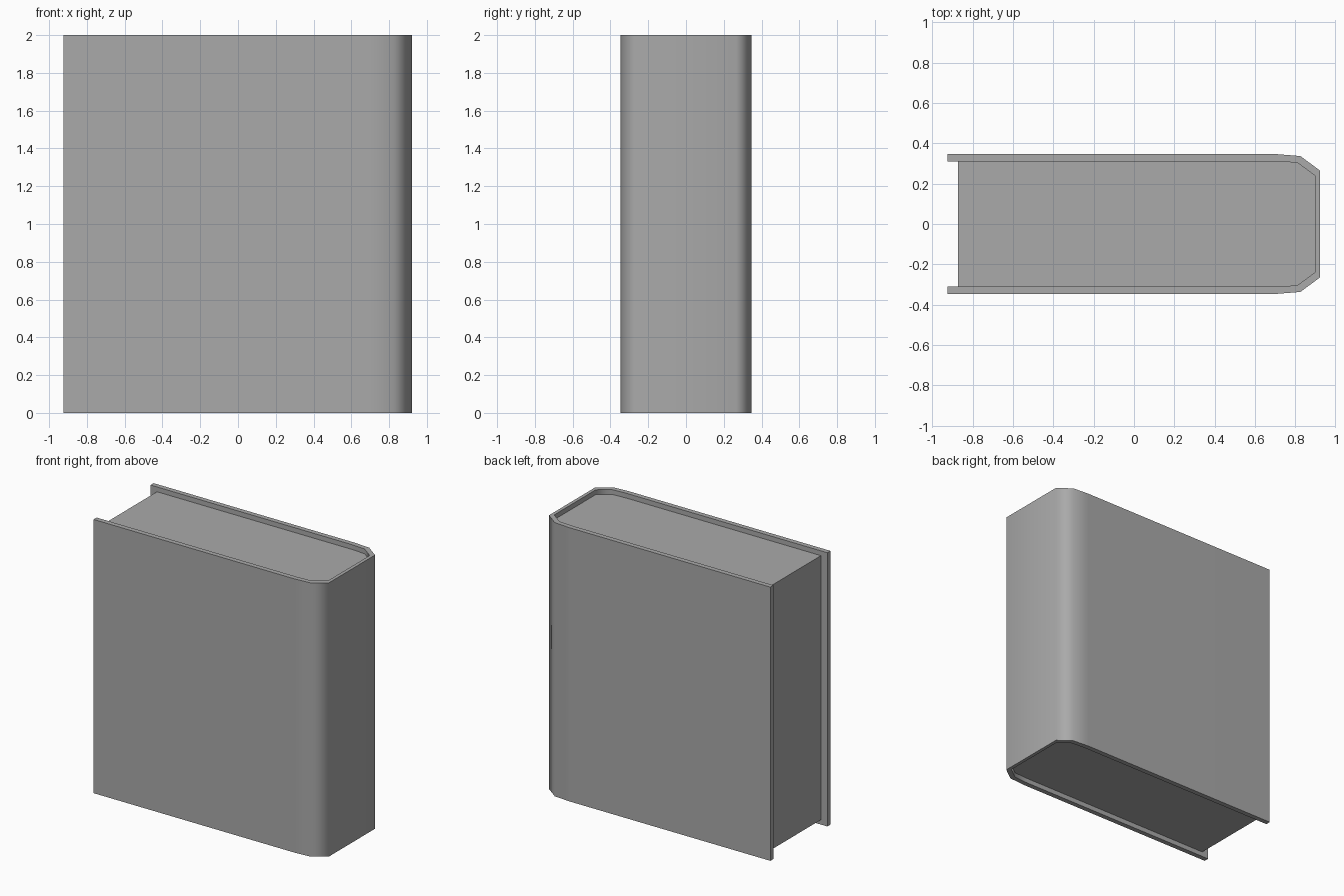
import bpy
import bmesh
import math

cube = bpy.data.objects.get("Cube")
if cube:
    bpy.data.objects.remove(cube)

GREY = (0.4, 0.4, 0.4, 1.0)
mat = bpy.data.materials.new("grey")
mat.use_nodes = True
mat.diffuse_color = GREY
mat.node_tree.nodes["Principled BSDF"].inputs["Base Color"].default_value = GREY


def mirrored(half):
    """Close a half outline (y > 0) with its mirror image, clockwise from above."""
    return half + [(x, -y) for x, y in reversed(half)]


def build(name, bm):
    """Turn the mesh into a smooth-shaded object whose broad faces stay flat."""
    bmesh.ops.recalc_face_normals(bm, faces=bm.faces)
    mesh = bpy.data.meshes.new(name)
    bm.to_mesh(mesh)
    bm.free()
    mesh.materials.append(mat)
    obj = bpy.data.objects.new(name, mesh)
    bpy.context.collection.objects.link(obj)
    bpy.ops.object.select_all(action='DESELECT')
    obj.select_set(True)
    bpy.context.view_layer.objects.active = obj
    bpy.ops.object.shade_smooth_by_angle(angle=math.radians(70))
    weighted = obj.modifiers.new("broad_faces_flat", 'WEIGHTED_NORMAL')
    weighted.keep_sharp = True
    return obj


# Cover: a wrap of constant height, joined between outer and inner outlines
outer = mirrored([(-0.925, 0.347), (0.70, 0.347), (0.825, 0.337), (0.922, 0.265)])
inner = mirrored([(-0.925, 0.311), (0.70, 0.311), (0.81, 0.304), (0.897, 0.24)])
bm = bmesh.new()
rings = [[bm.verts.new((x, y, z)) for x, y in line]
         for line, z in ((outer, 0), (outer, 2), (inner, 2), (inner, 0))]
for a, b in zip(rings, rings[1:] + rings[:1]):
    for i in range(len(a) - 1):
        bm.faces.new((a[i], a[i + 1], b[i + 1], b[i]))
for end in (0, -1):
    bm.faces.new([ring[end] for ring in rings])
build("cover", bm)

# Page block: fills the cover, set back at the fore edge, top and bottom
pages = [(-0.873, inner[0][1])] + inner[1:-1] + [(-0.873, inner[-1][1])]
bm = bmesh.new()
base = bm.faces.new([bm.verts.new((x, y, 0.035)) for x, y in pages])
top = bmesh.ops.extrude_face_region(bm, geom=[base], use_keep_orig=True)
bmesh.ops.translate(bm, vec=(0, 0, 1.93),
                    verts=[v for v in top["geom"] if isinstance(v, bmesh.types.BMVert)])
build("pages", bm)
